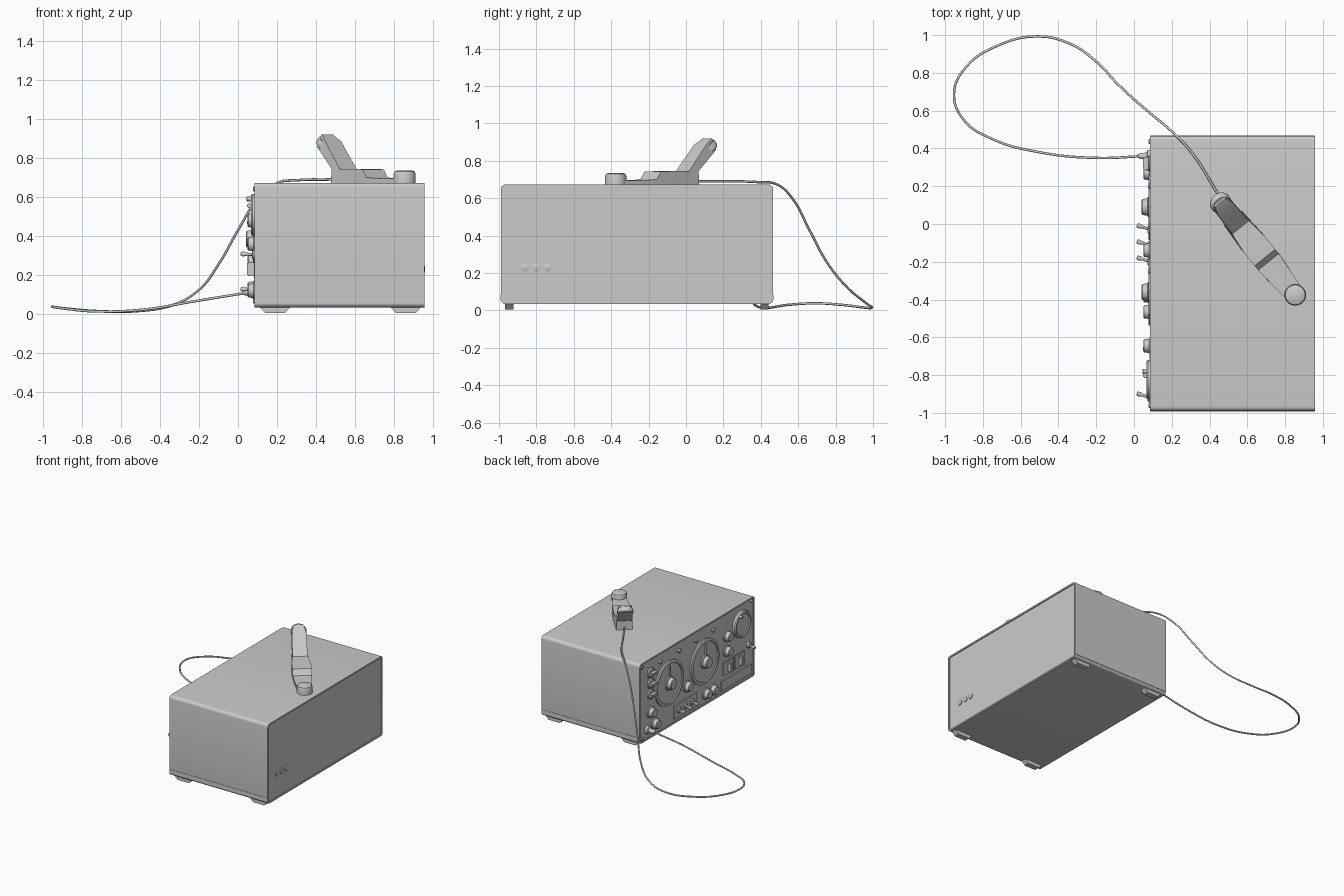
import bpy, bmesh, math
from mathutils import Vector

if "Cube" in bpy.data.objects:
    bpy.data.objects.remove(bpy.data.objects["Cube"])

PANEL = 0.092                      # x of the control panel surface
OUT = Vector((-1, 0, 0))           # panel normal


def finish(name, bm, angle=35):
    bmesh.ops.recalc_face_normals(bm, faces=bm.faces)
    me = bpy.data.meshes.new(name)
    bm.to_mesh(me)
    bm.free()
    ob = bpy.data.objects.new(name, me)
    bpy.context.collection.objects.link(ob)
    me.shade_smooth()
    me.set_sharp_from_angle(angle=math.radians(angle))
    return ob


def lathe(name, profile, loc, axis=OUT, n=24):
    """Revolve (radius, height) points around an axis, capping both ends."""
    bm = bmesh.new()
    q = Vector(axis).to_track_quat('Z', 'Y')
    rings = []
    for r, h in profile:
        rings.append([bm.verts.new(Vector(loc) + q @ Vector((
            r * math.cos(2 * math.pi * i / n), r * math.sin(2 * math.pi * i / n), h)))
            for i in range(n)])
    skin(bm, rings)
    return finish(name, bm)


def skin(bm, rings):
    for a, b in zip(rings, rings[1:]):
        for i in range(len(a)):
            j = (i + 1) % len(a)
            bm.faces.new((a[i], a[j], b[j], b[i]))
    bm.faces.new(rings[0])
    bm.faces.new(rings[-1])


def box(name, lo, hi, bevel=0.0, taper=1.0):
    bm = bmesh.new()
    bmesh.ops.create_cube(bm, size=1)
    lo, hi = Vector(lo), Vector(hi)
    for v in bm.verts:
        k = taper if v.co.z < 0 else 1
        c = Vector((v.co.x * k, v.co.y, v.co.z))
        v.co = (lo + hi) / 2 + Vector(a * b for a, b in zip(c, hi - lo))
    if bevel:
        bmesh.ops.bevel(bm, geom=bm.edges[:], offset=bevel, segments=2, affect='EDGES')
    return finish(name, bm)


def rounded_case(name, x0, x1, y0, y1, z0, z1, r, inset=0.0):
    """Rounded yz outline extruded along x, with recessed end faces."""
    bm = bmesh.new()
    ring = []
    for cy, cz, a0 in ((y1 - r, z1 - r, 0), (y0 + r, z1 - r, 90),
                       (y0 + r, z0 + r, 180), (y1 - r, z0 + r, 270)):
        for k in range(7):
            a = math.radians(a0 + 15 * k)
            ring.append((cy + r * math.cos(a), cz + r * math.sin(a)))
    skin(bm, [[bm.verts.new((x, y, z)) for y, z in ring] for x in (x0, x1)])
    bmesh.ops.recalc_face_normals(bm, faces=bm.faces)
    if inset:
        ends = [f for f in bm.faces if len(f.verts) > 4]
        bmesh.ops.inset_individual(bm, faces=ends, thickness=inset)
        moved = bmesh.ops.extrude_discrete_faces(bm, faces=ends)['faces']
        for f in moved:
            d = -f.normal * 0.008
            for v in f.verts:
                v.co += d
    return finish(name, bm)


# Cabinet with recessed front panel and back, lower tray and feet
rounded_case("case", 0.084, 0.957, -0.99, 0.466, 0.035, 0.673, 0.024, 0.012)
for i, y in enumerate((-0.9925, 0.4645)):
    box(f"side_skirt_{i}", (0.088, y, 0.055), (0.955, y + 0.004, 0.085))
for i, x in enumerate((0.19, 0.86)):
    for j, y in enumerate((-0.945, 0.42)):
        box(f"foot_{i}_{j}", (x - 0.08, y - 0.022, 0.005), (x + 0.08, y + 0.022, 0.037), taper=0.62)

# Three round terminals on the back
for i in range(3):
    lathe(f"back_terminal_{i}", [(0.021, -0.01), (0.021, 0.004), (0.014, 0.007)],
          (0.951, -0.86 + 0.06 * i, 0.23), (1, 0, 0))


def at(y, z):
    return (PANEL, y, z)


# Two large tuning dials with raised rim and centre knob
for i, y in enumerate((0.09, -0.36)):
    lathe(f"dial_{i}", [(0.178, 0), (0.178, 0.012), (0.172, 0.016), (0.158, 0.016),
                        (0.154, 0.009), (0.07, 0.009)], at(y, 0.385), n=48)
    lathe(f"dial_knob_{i}", [(0.056, 0.005), (0.054, 0.018), (0.046, 0.02), (0.042, 0.046),
                             (0.037, 0.051)], at(y, 0.385), n=32)
    box(f"dial_pointer_{i}", (PANEL - 0.018, y - 0.004, 0.44), (PANEL - 0.005, y + 0.004, 0.53))

# Round meter at the far end of the panel
lathe("meter", [(0.105, 0), (0.105, 0.018), (0.098, 0.026), (0.086, 0.026), (0.082, 0.018)],
      at(-0.825, 0.51), n=40)
lathe("meter_hub", [(0.012, 0.01), (0.012, 0.045), (0.009, 0.048)], at(-0.78, 0.59), n=12)

# Round control knobs
for i, (y, z) in enumerate(((-0.645, 0.48), (-0.645, 0.36), (-0.38, 0.12), (-0.465, 0.12),
                            (-0.14, 0.27), (0.32, 0.24), (0.27, 0.13))):
    lathe(f"knob_{i}", [(0.046, 0), (0.046, 0.008), (0.038, 0.012), (0.034, 0.038),
                        (0.029, 0.043)], at(y, z))

# Pointer knobs in the left column
for i, z in enumerate((0.555, 0.47, 0.385)):
    lathe(f"selector_base_{i}", [(0.04, 0), (0.04, 0.01), (0.032, 0.016)], at(0.32, z))
    box(f"selector_grip_{i}", (PANEL - 0.045, 0.285, z - 0.011), (PANEL, 0.355, z + 0.011), 0.004)

# Framed switches and label plate on the right
for i, y in enumerate((-0.66, -0.80)):
    box(f"switch_frame_{i}", (PANEL - 0.01, y - 0.062, 0.175), (PANEL, y + 0.062, 0.285), 0.003)
    box(f"switch_rocker_{i}", (PANEL - 0.045, y - 0.014, 0.195), (PANEL, y + 0.014, 0.265), 0.005)
box("label_plate", (PANEL - 0.006, -0.96, 0.065), (PANEL, -0.57, 0.14))

# Toggle switches
box("toggle_plate", (PANEL - 0.008, -0.26, 0.07), (PANEL, 0.03, 0.175))
for i, (y, z) in enumerate(((-0.03, 0.125), (-0.115, 0.125), (-0.2, 0.125), (-0.92, 0.305))):
    lathe(f"toggle_collar_{i}", [(0.024, 0), (0.024, 0.014), (0.017, 0.02)], at(y, z), n=12)
    lathe(f"toggle_lever_{i}", [(0.007, 0), (0.008, 0.05), (0.013, 0.066), (0.01, 0.08)],
          at(y, z), (-1, 0.3, 0.05), n=12)

# Indicator lamps, corner screws and cable socket
for i, y in enumerate((0.2, -0.04, -0.25, -0.47)):
    lathe(f"lamp_{i}", [(0.016, 0), (0.016, 0.01), (0.01, 0.017)], at(y, 0.595), n=12)
for i, y in enumerate((-0.96, 0.436)):
    for j, z in enumerate((0.067, 0.641)):
        lathe(f"corner_screw_{i}_{j}", [(0.013, 0), (0.013, 0.012), (0.008, 0.016)], at(y, z), n=12)
lathe("cable_socket", [(0.032, 0), (0.032, 0.02), (0.018, 0.024), (0.016, 0.055), (0.01, 0.072)],
      at(0.36, 0.112))

# Handset body: sections (s, z) bottom, (s, z) top, half width, along a slanted axis
D = Vector((0.63, -0.777, 0))
W = Vector((0.777, 0.63, 0))
START = Vector((0.46, 0.11, 0))


def on_handset(s, z, w=0.0):
    return START + D * s + W * w + Vector((0, 0, z))


bm = bmesh.new()
rings = []
for s0, z0, s1, z1, hw in ((-0.04, 0.885, -0.005, 0.92, 0.036), (-0.02, 0.855, 0.045, 0.885, 0.052),
                           (0.1, 0.745, 0.165, 0.745, 0.056), (0.1, 0.672, 0.19, 0.745, 0.06),
                           (0.26, 0.672, 0.28, 0.745, 0.07), (0.35, 0.672, 0.37, 0.742, 0.07),
                           (0.41, 0.672, 0.40, 0.70, 0.07), (0.52, 0.672, 0.52, 0.695, 0.06),
                           (0.625, 0.672, 0.625, 0.695, 0.05)):
    rings.append([bm.verts.new(on_handset(*p)) for p in (
        (s0, z0, -hw), (s0, z0, hw), (s1, z1, hw), (s1, z1, -hw))])
skin(bm, rings)
finish("handset_grip", bm, 30)

# Round end pieces of the handset
lathe("handset_earpiece", [(0.05, -0.03), (0.057, -0.022), (0.057, 0.0), (0.05, 0.012),
                           (0.034, 0.014)],
      on_handset(0.005, 0.878), D * 0.62 + Vector((0, 0, 0.78)), 32)
lathe("handset_mouthpiece", [(0.057, 0.0), (0.057, 0.045), (0.052, 0.058), (0.04, 0.064)],
      on_handset(0.625, 0.672), (0, 0, 1), 32)

# Cable looping from the handset over the edge to the socket
path = [(0.53, 0.02, 0.69), (0.45, 0.15, 0.69), (0.3, 0.385, 0.686), (0.2, 0.49, 0.672),
        (0.1, 0.575, 0.59), (0.0, 0.66, 0.43), (-0.1, 0.755, 0.255), (-0.2, 0.86, 0.125),
        (-0.34, 0.955, 0.045), (-0.51, 0.993, 0.016), (-0.72, 0.945, 0.016), (-0.89, 0.83, 0.03),
        (-0.953, 0.69, 0.038), (-0.9, 0.55, 0.03), (-0.75, 0.45, 0.015), (-0.5, 0.38, 0.022),
        (-0.2, 0.35, 0.07), (0.06, 0.36, 0.112)]
cu = bpy.data.curves.new("cable", 'CURVE')
cu.dimensions = '3D'
cu.bevel_depth = 0.0065
cu.bevel_resolution = 2
cu.use_fill_caps = True
sp = cu.splines.new('BEZIER')
sp.bezier_points.add(len(path) - 1)
for bp, p in zip(sp.bezier_points, path):
    bp.co = p
    bp.handle_left_type = bp.handle_right_type = 'AUTO'
bpy.context.collection.objects.link(bpy.data.objects.new("cable", cu))
